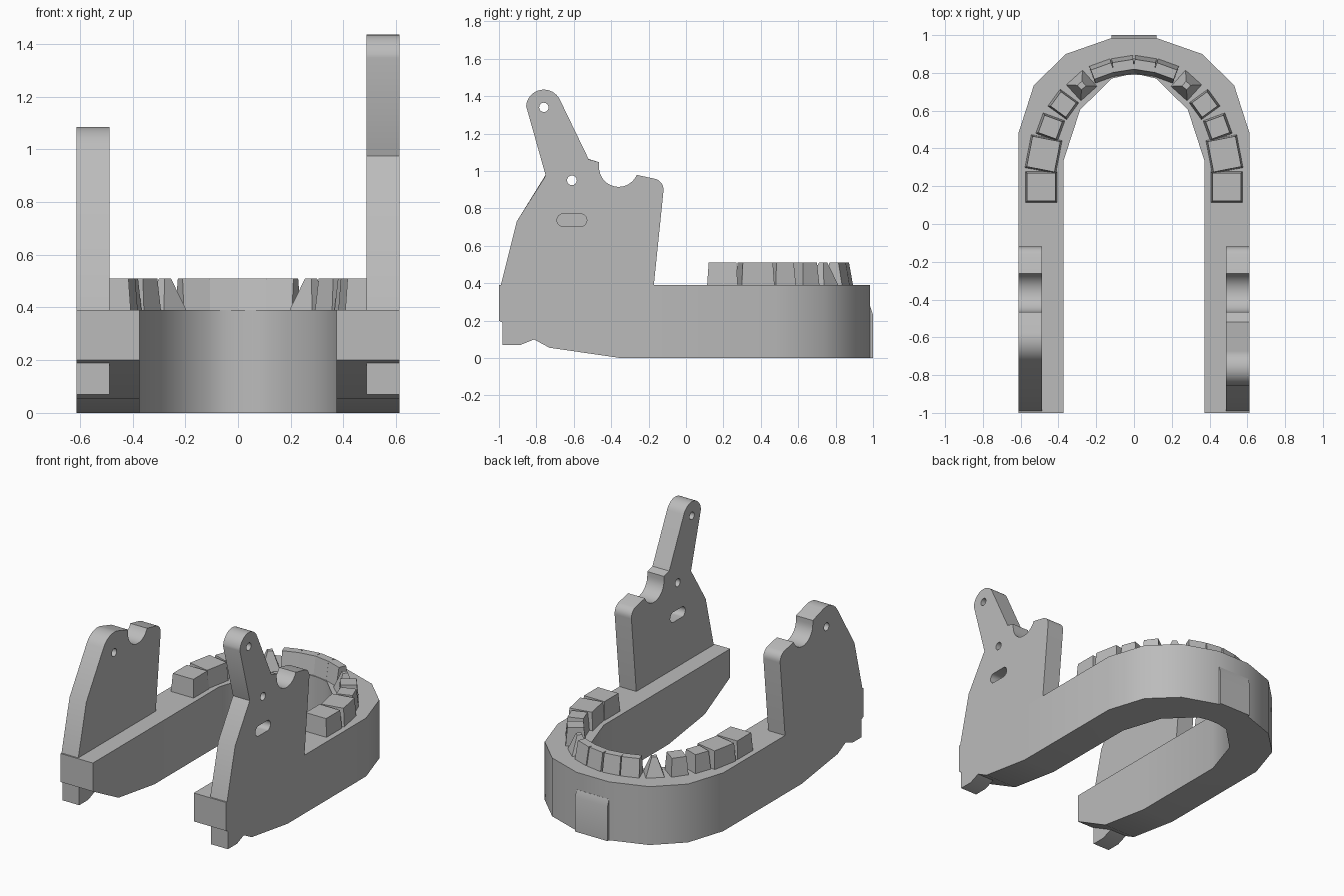
import bpy
import bmesh
from math import sin, cos, radians, pi
from mathutils import Matrix

if "Cube" in bpy.data.objects:
    bpy.data.objects.remove(bpy.data.objects["Cube"], do_unlink=True)

grey = bpy.data.materials.new("plain grey")
grey.use_nodes = True
colour = (0.5, 0.5, 0.5, 1)
grey.diffuse_color = colour
grey.node_tree.nodes["Principled BSDF"].inputs["Base Color"].default_value = colour

BASE_TOP = 0.39
TOOTH_TOP = 0.51
HALF_WIDTH = 0.612


def add_part(name, bm, angle=30):
    bmesh.ops.remove_doubles(bm, verts=bm.verts, dist=0.0005)
    bmesh.ops.recalc_face_normals(bm, faces=bm.faces)
    mesh = bpy.data.meshes.new(name)
    bm.to_mesh(mesh)
    bm.free()
    mesh.materials.clear()
    mesh.materials.append(grey)
    obj = bpy.data.objects.new(name, mesh)
    bpy.context.collection.objects.link(obj)
    bpy.ops.object.select_all(action="DESELECT")
    obj.select_set(True)
    bpy.context.view_layer.objects.active = obj
    bpy.ops.object.shade_smooth_by_angle(angle=radians(angle))
    return obj


def arc(cx, cy, r, start, end, steps=12):
    angles = [radians(start + (end - start) * i / steps) for i in range(steps + 1)]
    return [(cx + r * cos(a), cy + r * sin(a)) for a in angles]


def circle(cx, cy, r):
    return arc(cx, cy, r, 0, 345, 23)


def side_panel(name, outlines, x_inner, x_outer):
    """Extrude y-z outlines along x; outlines after the first become holes."""
    curve = bpy.data.curves.new(name, "CURVE")
    curve.dimensions = "2D"
    curve.fill_mode = "BOTH"
    curve.extrude = abs(x_outer - x_inner) / 2
    for outline in outlines:
        spline = curve.splines.new("POLY")
        spline.points.add(len(outline) - 1)
        for point, (y, z) in zip(spline.points, outline):
            point.co = (y, z, 0, 1)
        spline.use_cyclic_u = True
    temp = bpy.data.objects.new(name + "_curve", curve)
    bpy.context.collection.objects.link(temp)
    bpy.context.view_layer.update()
    mesh = bpy.data.meshes.new_from_object(temp.evaluated_get(bpy.context.evaluated_depsgraph_get()))
    bm = bmesh.new()
    bm.from_mesh(mesh)
    bpy.data.objects.remove(temp, do_unlink=True)
    bpy.data.curves.remove(curve)
    bpy.data.meshes.remove(mesh)
    # local x, y, z become world y, z, x
    turn = Matrix(((0, 0, 1, (x_inner + x_outer) / 2), (1, 0, 0, 0), (0, 1, 0, 0), (0, 0, 0, 1)))
    bm.transform(turn)
    return add_part(name, bm)


# Horseshoe base: paired outer and inner points with the underside height
half = [
    ((HALF_WIDTH, -1), (0.373, -1), 0.2),
    ((HALF_WIDTH, -0.73), (0.373, -0.73), 0.055),
    ((HALF_WIDTH, -0.35), (0.373, -0.35), 0),
    ((HALF_WIDTH, 0.48), (0.373, 0.335), 0),
    ((0.53, 0.735), (0.285, 0.605), 0),
    ((0.36, 0.9), (0.118, 0.77), 0),
    ((0.12, 0.984), (0.04, 0.788), 0),
]
flip = [((-o[0], o[1]), (-i[0], i[1]), z) for o, i, z in reversed(half)]
bm = bmesh.new()
rings = []
for outer, inner, low in half + flip:
    corners = ((*outer, low), (*outer, BASE_TOP), (*inner, BASE_TOP), (*inner, low))
    rings.append([bm.verts.new(c) for c in corners])
for a, b in zip(rings, rings[1:]):
    for k in range(4):
        n = (k + 1) % 4
        bm.faces.new((a[k], a[n], b[n], b[k]))
bm.faces.new(rings[0])
bm.faces.new(rings[-1])
add_part("horseshoe_base", bm, 36)

# Back plate with a sloped upper edge
side_panel("back_plate", [[(0.975, 0), (1, 0), (1, 0.23), (0.985, 0.275), (0.975, 0.275)]], -0.12, 0.12)

# Upright side plates sharing a front slope, a notch and a rounded rear corner
front_slope = [(-0.99, BASE_TOP), (-0.905, 0.73)]
rear = [(-0.465, 1.047)] + arc(-0.36, 1.02, 0.105, 180, 337, 16)
rear += arc(-0.18, 0.9, 0.06, 72, -6, 6) + [(-0.172, BASE_TOP)]
pivot = circle(-0.61, 0.95, 0.026)
slot = arc(-0.656, 0.737, 0.034, 90, 270) + arc(-0.564, 0.737, 0.034, -90, 90)

tall = front_slope + [(-0.75, 0.975)] + arc(-0.76, 1.34, 0.095, 176, 24, 16) + [(-0.52, 1.062)] + rear
short = front_slope + arc(-0.61, 0.95, 0.135, 148, 75) + rear
side_panel("left_tall_plate", [tall, pivot, circle(-0.76, 1.34, 0.025), slot], 0.488, HALF_WIDTH)
side_panel("right_short_plate", [short, pivot], -0.488, -HALF_WIDTH)

# Small feet under the front ends
foot = [(-0.98, 0.192), (-0.98, 0.07), (-0.885, 0.07), (-0.81, 0.1)]
side_panel("left_foot", [foot], 0.488, HALF_WIDTH)
side_panel("right_foot", [foot], -0.488, -HALF_WIDTH)


# Teeth: tapered blocks, mirrored to both sides
def tooth(name, x, y, width, depth, turn, taper_x, taper_y):
    for side, sign in (("left", 1), ("right", -1)):
        bm = bmesh.new()
        bmesh.ops.create_cube(bm, size=1)
        for v in bm.verts:
            if v.co.z > 0:
                v.co.x *= taper_x
                v.co.y *= taper_y
        bm.transform(Matrix.Diagonal((width, depth, TOOTH_TOP - BASE_TOP, 1)))
        bm.transform(Matrix.Rotation(radians(turn * sign), 4, "Z"))
        bm.transform(Matrix.Translation((x * sign, y, (TOOTH_TOP + BASE_TOP) / 2)))
        add_part(side + "_" + name, bm)


tooth("rear_molar", 0.491, 0.195, 0.168, 0.164, 0, 0.9, 0.9)
tooth("front_molar", 0.479, 0.37, 0.166, 0.178, 11, 0.9, 0.92)
tooth("rear_premolar", 0.443, 0.513, 0.122, 0.115, 20, 0.82, 0.85)
tooth("front_premolar", 0.374, 0.633, 0.122, 0.11, 36, 0.82, 0.85)
tooth("canine", 0.277, 0.733, 0.115, 0.115, 48, 0.28, 0.28)
tooth("outer_incisor", 0.166, 0.81, 0.118, 0.095, -20, 0.96, 0.55)
tooth("inner_incisor", 0.056, 0.837, 0.115, 0.095, -9, 0.97, 0.55)
